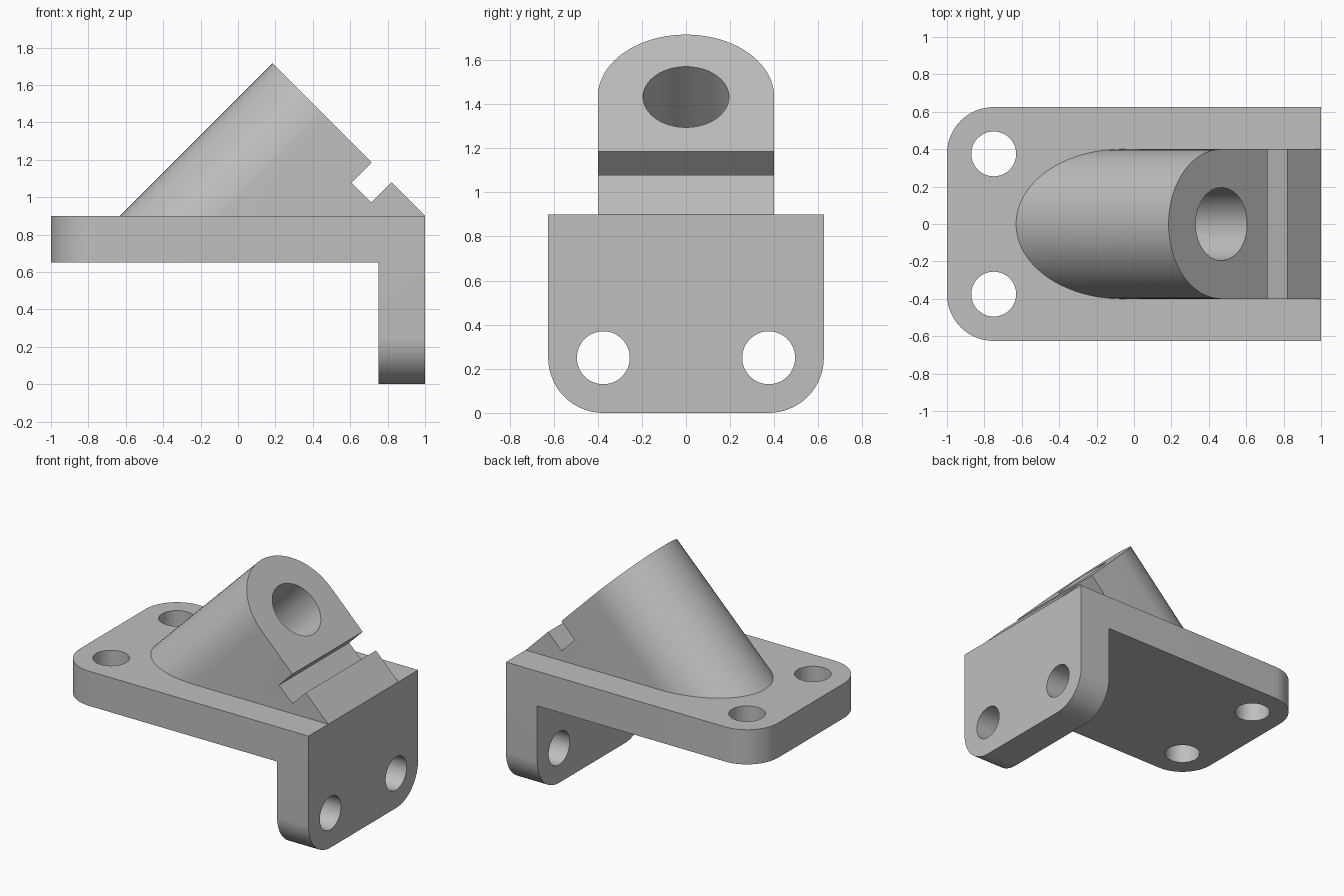
import bpy, bmesh, math
from mathutils import Matrix, Vector

if "Cube" in bpy.data.objects:
    bpy.data.objects.remove(bpy.data.objects["Cube"])

grey = bpy.data.materials.new("light_grey")
grey.diffuse_color = (0.52, 0.52, 0.52, 1)
grey.use_nodes = True
grey.node_tree.nodes["Principled BSDF"].inputs["Base Color"].default_value = grey.diffuse_color

# Slanted frame: local x runs up the slope, local z goes into the part
S = math.sqrt(0.5)
SLOPE = Matrix(((-S, 0, -S, 1), (0, 1, 0, 0), (S, 0, -S, 0.9), (0, 0, 0, 1)))


def prism(name, points, direction, matrix=Matrix(), round_edges=None, radius=0.25):
    """Extrude a closed profile and optionally round chosen edges."""
    bm = bmesh.new()
    face = bm.faces.new([bm.verts.new(p) for p in points])
    new = bmesh.ops.extrude_face_region(bm, geom=[face])["geom"]
    bmesh.ops.translate(bm, vec=direction,
                        verts=[v for v in new if isinstance(v, bmesh.types.BMVert)])
    if round_edges:
        edges = [e for e in bm.edges if round_edges(*(v.co for v in e.verts))]
        bmesh.ops.bevel(bm, geom=edges, offset=radius, segments=16, profile=0.5,
                        affect='EDGES')
    bmesh.ops.transform(bm, matrix=matrix, verts=bm.verts[:])
    bmesh.ops.recalc_face_normals(bm, faces=bm.faces[:])
    mesh = bpy.data.meshes.new(name)
    bm.to_mesh(mesh)
    bm.free()
    mesh.materials.append(grey)
    obj = bpy.data.objects.new(name, mesh)
    bpy.context.collection.objects.link(obj)
    return obj


def circle(cx, cy, r, z, n=48):
    return [(cx + r * math.cos(2 * math.pi * i / n),
             cy + r * math.sin(2 * math.pi * i / n), z) for i in range(n)]


def cut(obj, cutters):
    """Subtract the cutters, remove them and smooth the round walls."""
    bpy.ops.object.select_all(action='DESELECT')
    obj.select_set(True)
    bpy.context.view_layer.objects.active = obj
    for c in cutters:
        mod = obj.modifiers.new("cut", 'BOOLEAN')
        mod.operation, mod.solver, mod.object = 'DIFFERENCE', 'EXACT', c
        bpy.ops.object.modifier_apply(modifier=mod.name)
        bpy.data.objects.remove(c)
    bpy.ops.object.shade_smooth_by_angle(angle=math.radians(30))


# L-shaped bracket with rounded free corners
ell = [(-1, 0.65), (0.75, 0.65), (0.75, 0), (1, 0), (1, 0.9), (-1, 0.9)]


def free_corner(a, b):
    plate_end = max(a.x, b.x) < -0.99 and abs(a.z - b.z) > 0.1
    leg_end = max(a.z, b.z) < 0.01 and abs(a.x - b.x) > 0.1
    return plate_end or leg_end


bracket = prism("bracket", [(x, -0.625, z) for x, z in ell], Vector((0, 1.25, 0)),
                round_edges=free_corner)

# Four bolt holes: two through the plate, two through the leg
holes = []
for y in (-0.375, 0.375):
    holes.append(prism("plate_hole", circle(-0.75, y, 0.12, 0.5), Vector((0, 0, 0.6))))
    leg_circle = [(0.6, p, q) for p, q, _ in circle(y, 0.25, 0.12, 0)]
    holes.append(prism("leg_hole", leg_circle, Vector((0.6, 0, 0))))
cut(bracket, holes)

# Slanted boss: round-topped profile pushed down along its axis
L, R = 1.153, 0.4
outline = [(-0.0, -R, 0)]
outline += [(L - R + R * math.sin(math.pi * i / 40), -R * math.cos(math.pi * i / 40), 0)
            for i in range(41)]
outline += [(-0.0, R, 0)]
boss = prism("slanted_boss", outline, Vector((0, 0, 1.4)), SLOPE)

# Bore, cross slot, and trimming at the top of the plate
bore = prism("bore", circle(L - R, 0, 0.195, -0.2), Vector((0, 0, 2)), SLOPE)
slot = prism("slot", [(0.253, -0.6, -0.1), (0.403, -0.6, -0.1),
                      (0.403, -0.6, 0.152), (0.253, -0.6, 0.152)],
             Vector((0, 1.2, 0)), SLOPE)
trim = prism("trim", [(-3, -2, 0.9), (3, -2, 0.9), (3, 2, 0.9), (-3, 2, 0.9)],
             Vector((0, 0, -3)))
cut(boss, [bore, slot, trim])
